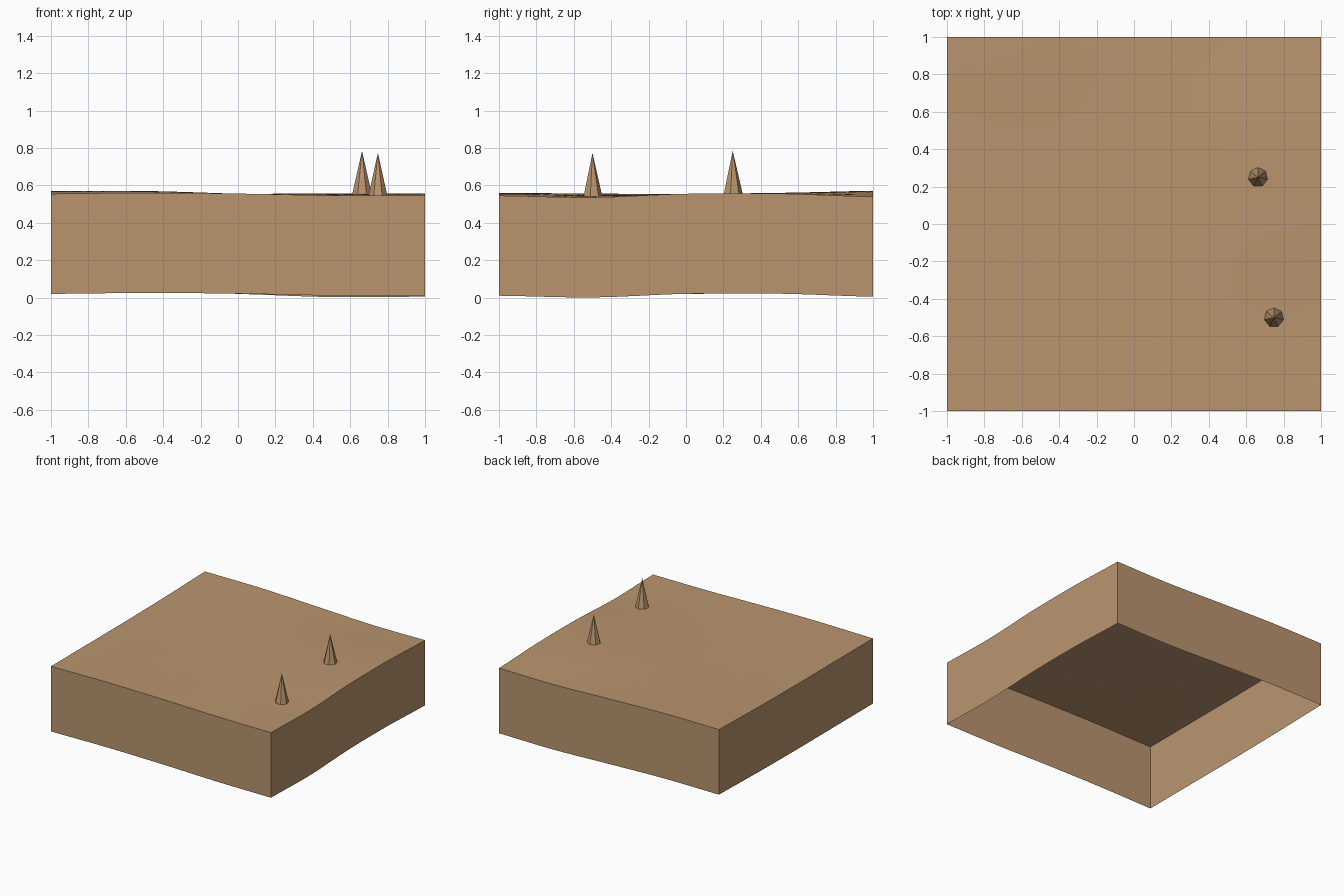
import bpy, bmesh
from mathutils import Matrix

cube = bpy.data.objects.get("Cube")
if cube:
    bpy.data.objects.remove(cube, do_unlink=True)

earth = bpy.data.materials.new("sandy_brown")
earth.use_nodes = True
color = (0.491, 0.301, 0.159, 1)
earth.diffuse_color = color
earth.node_tree.nodes["Principled BSDF"].inputs["Base Color"].default_value = color

SKIRT = 0.535    # depth of the side walls
STEPS = 24       # ground cells per side

# Ground heights in thousandths: rows run front to back, columns along x
HEIGHTS = [
    (555, 560, 556, 546, 545),
    (555, 556, 550, 545, 536),
    (555, 553, 552, 553, 555),
    (560, 558, 555, 556, 556),
    (570, 570, 555, 538, 540),
]


def spline(values, coord):
    """Smooth curve through evenly spaced values, coord from -1 to 1."""
    last = len(values) - 1
    pos = (coord + 1) / 2 * last
    i = min(max(int(pos), 0), last - 1)
    t = pos - i
    a, b, c, d = (values[min(max(k, 0), last)] for k in range(i - 1, i + 3))
    return b + t / 2 * (c - a + t * (2*a - 5*b + 4*c - d + t * (3*(b - c) + d - a)))


def ground_height(x, y):
    return spline([spline(row, x) for row in HEIGHTS], y) / 1000


def add_object(name, bm):
    mesh = bpy.data.meshes.new(name)
    bm.to_mesh(mesh)
    bm.free()
    mesh.materials.append(earth)
    obj = bpy.data.objects.new(name, mesh)
    bpy.context.collection.objects.link(obj)
    return obj


# Gently rolling ground, smooth shaded
bm = bmesh.new()
bmesh.ops.create_grid(bm, x_segments=STEPS, y_segments=STEPS, size=1)
for v in bm.verts:
    v.co.z = ground_height(v.co.x, v.co.y)
for f in bm.faces:
    f.smooth = True

# Side walls hang from the rim; the underside stays open
rim = [e for e in bm.edges if e.is_boundary]
walls = bmesh.ops.extrude_edge_only(bm, edges=rim)["geom"]
for item in walls:
    if isinstance(item, bmesh.types.BMVert):
        item.co.z -= SKIRT
    elif isinstance(item, bmesh.types.BMFace):
        item.smooth = False
bmesh.ops.recalc_face_normals(bm, faces=bm.faces)
for e in bm.edges:
    if len({f.smooth for f in e.link_faces}) == 2:
        e.smooth = False
ground = add_object("ground_tile", bm)

# Seven-sided pointed spikes standing on the ground
for name, x, y, tip in (("back_spike", 0.663, 0.25, 0.785),
                        ("front_spike", 0.748, -0.5, 0.774)):
    base = ground_height(x, y) - 0.002
    bm = bmesh.new()
    bmesh.ops.create_cone(bm, cap_ends=True, segments=7, radius1=0.053, radius2=0,
                          depth=tip - base,
                          matrix=Matrix.Translation((x, y, (tip + base) / 2)))
    bmesh.ops.remove_doubles(bm, verts=bm.verts, dist=0.0001)
    add_object(name, bm)
